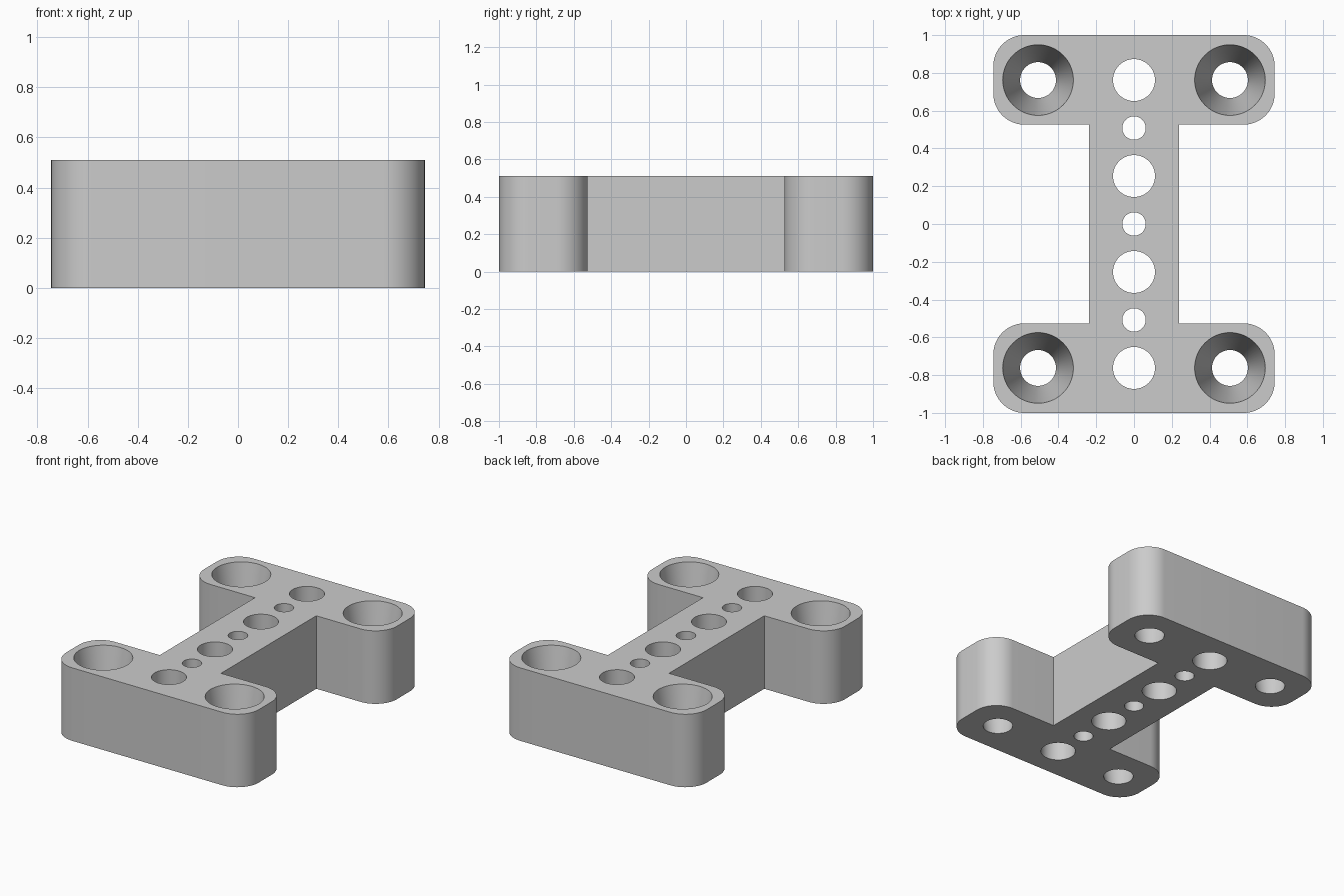
import bpy, bmesh
from math import sin, cos, pi, radians

cube = bpy.data.objects.get("Cube")
if cube:
    bpy.data.objects.remove(cube, do_unlink=True)

HEIGHT = 0.51
HALF_X, HALF_Y = 0.745, 1.0
STEM_X, ARM_Y = 0.237, 0.526     # inner corners of the I shape
CORNER = 0.165
PITCH = 0.254                    # spacing of the hole grid

grey = bpy.data.materials.new("plain grey")
grey.use_nodes = True
colour = (0.6, 0.6, 0.6, 1)
grey.diffuse_color = colour
grey.node_tree.nodes["Principled BSDF"].inputs["Base Color"].default_value = colour


def arc(cx, cy, r, start, sweep, steps):
    return [(cx + r * cos(start + sweep * i / steps),
             cy + r * sin(start + sweep * i / steps)) for i in range(steps + 1)]


def circle(cx, cy, r, steps=64):
    return arc(cx, cy, r, 0, 2 * pi, steps)[:-1]


def i_outline():
    # one quarter, then mirrored round the centre
    x = HALF_X - CORNER
    quarter = [(STEM_X, ARM_Y)]
    quarter += arc(x, ARM_Y + CORNER, CORNER, -pi / 2, pi / 2, 16)
    quarter += arc(x, HALF_Y - CORNER, CORNER, 0, pi / 2, 16)
    left = [(-px, py) for px, py in reversed(quarter)]
    half = quarter + left
    return half + [(-px, -py) for px, py in half]


bm = bmesh.new()
top_edges, bottom_edges = [], []


def add_wall(bottom, top):
    """Wall between two matching closed loops; keeps the rims for the caps."""
    n = len(top)
    low = [bm.verts.new((x, y, 0)) for x, y in bottom]
    high = [bm.verts.new((x, y, HEIGHT)) for x, y in top]
    for i in range(n):
        j = (i + 1) % n
        bm.faces.new((low[i], low[j], high[j], high[i]))
        bottom_edges.append(bm.edges.get((low[i], low[j])))
        top_edges.append(bm.edges.get((high[i], high[j])))


# outer wall
add_wall(i_outline(), i_outline())

# row of alternating large and small holes down the stem
for k in range(-3, 4):
    ring = circle(0, k * PITCH, 0.111 if k % 2 else 0.062)
    add_wall(ring, ring)

# tapered holes at the four corners
for sx in (-1, 1):
    for sy in (-1, 1):
        x, y = sx * 2 * PITCH, sy * 3 * PITCH
        add_wall(circle(x, y, 0.095), circle(x, y, 0.187))

# flat caps around the holes
for rim, up in ((top_edges, 1), (bottom_edges, -1)):
    bmesh.ops.triangle_fill(bm, edges=rim, use_beauty=True, normal=(0, 0, up))
bmesh.ops.recalc_face_normals(bm, faces=bm.faces[:])

mesh = bpy.data.meshes.new("mounting_block")
bm.to_mesh(mesh)
bm.free()
mesh.materials.append(grey)
block = bpy.data.objects.new("mounting_block", mesh)
bpy.context.collection.objects.link(block)

bpy.ops.object.select_all(action='DESELECT')
block.select_set(True)
bpy.context.view_layer.objects.active = block
bpy.ops.object.shade_smooth_by_angle(angle=radians(30))
